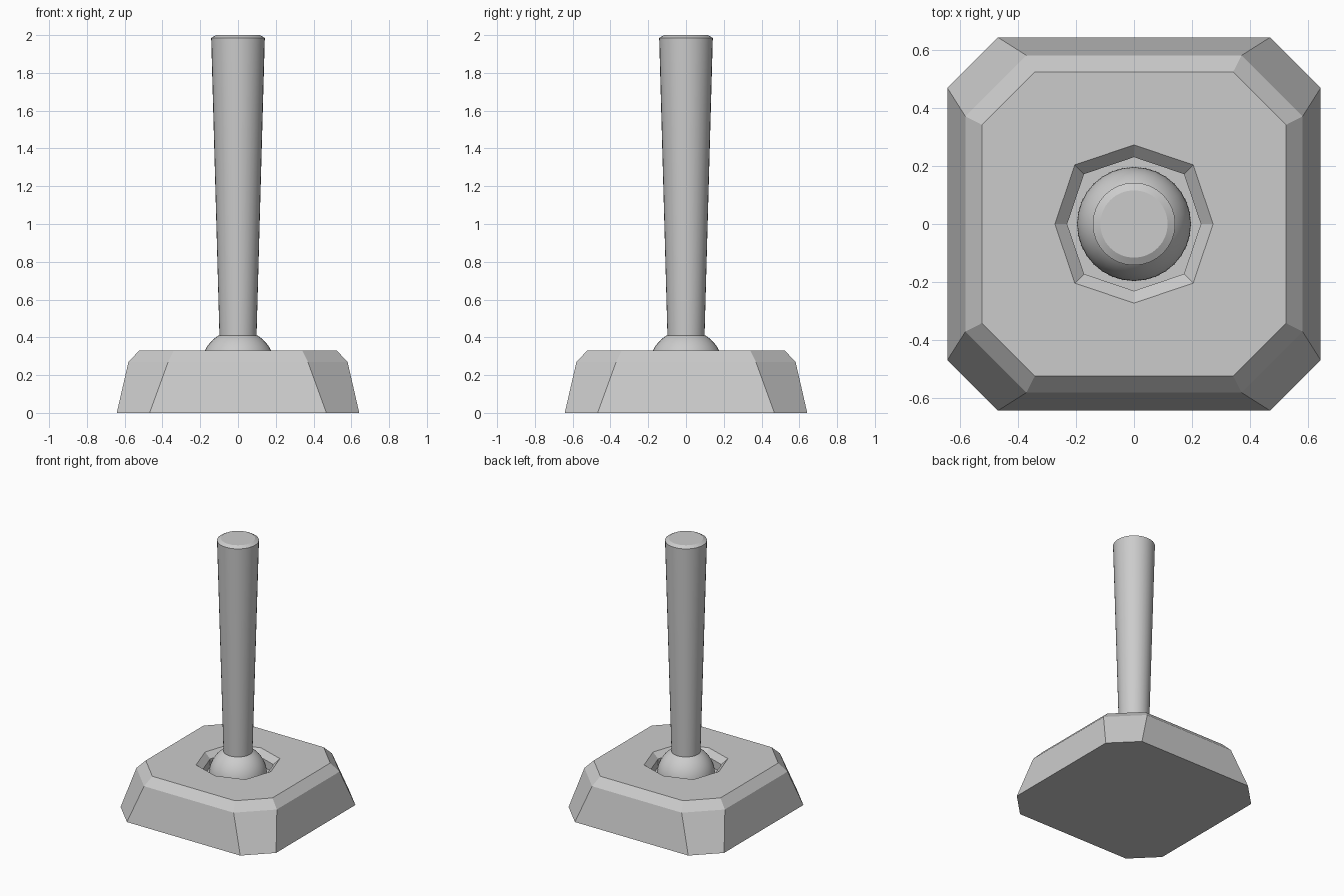
import bpy, bmesh, math

if "Cube" in bpy.data.objects:
    bpy.data.objects.remove(bpy.data.objects["Cube"])


def add_object(name, bm):
    bmesh.ops.recalc_face_normals(bm, faces=bm.faces)
    mesh = bpy.data.meshes.new(name)
    bm.to_mesh(mesh)
    bm.free()
    obj = bpy.data.objects.new(name, mesh)
    bpy.context.collection.objects.link(obj)
    return obj


def loft(name, rings):
    """Skin a stack of equal-count rings and cap both ends."""
    bm = bmesh.new()
    loops = [[bm.verts.new(p) for p in ring] for ring in rings]
    n = len(loops[0])
    for a, b in zip(loops, loops[1:]):
        for i in range(n):
            j = (i + 1) % n
            bm.faces.new((a[i], a[j], b[j], b[i]))
    bm.faces.new(loops[0][::-1])
    bm.faces.new(loops[-1])
    return add_object(name, bm)


def clipped_square(half, corner, z):
    pts = []
    for k in range(4):
        c, s = round(math.cos(k * math.pi / 2)), round(math.sin(k * math.pi / 2))
        for x, y in ((half, corner), (corner, half)):
            pts.append((x * c - y * s, x * s + y * c, z))
    return pts


def socket_ring(axis_r, diag_r, z):
    return [((diag_r if i % 2 else axis_r) * math.cos(i * math.pi / 4),
             (diag_r if i % 2 else axis_r) * math.sin(i * math.pi / 4), z)
            for i in range(1, 9)]


def circle(r, z, n=32):
    return [(r * math.cos(2 * math.pi * i / n), r * math.sin(2 * math.pi * i / n), z)
            for i in range(n)]


def smooth(obj, angle):
    bpy.ops.object.select_all(action='DESELECT')
    obj.select_set(True)
    bpy.context.view_layer.objects.active = obj
    bpy.ops.object.shade_smooth_by_angle(angle=math.radians(angle))


# Faceted base with a recessed octagonal socket
loft("base", [
    clipped_square(0.642, 0.468, 0),
    clipped_square(0.58, 0.37, 0.27),
    clipped_square(0.523, 0.341, 0.33),
    socket_ring(0.272, 0.288, 0.33),
    socket_ring(0.23, 0.243, 0.29),
    socket_ring(0.23, 0.243, 0.23),
])

# Ball joint, rising from the socket floor to the shaft
R, CZ = 0.196, 0.243
angles = [math.radians(-5 + i * 64 / 10) for i in range(11)]
ball = loft("ball_joint", [circle(R * math.cos(a), CZ + R * math.sin(a)) for a in angles])
smooth(ball, 30)

# Tapered stick with a chamfered top
stick = loft("stick", [circle(0.098, 0.40), circle(0.142, 1.985), circle(0.116, 2.0)])
smooth(stick, 25)
